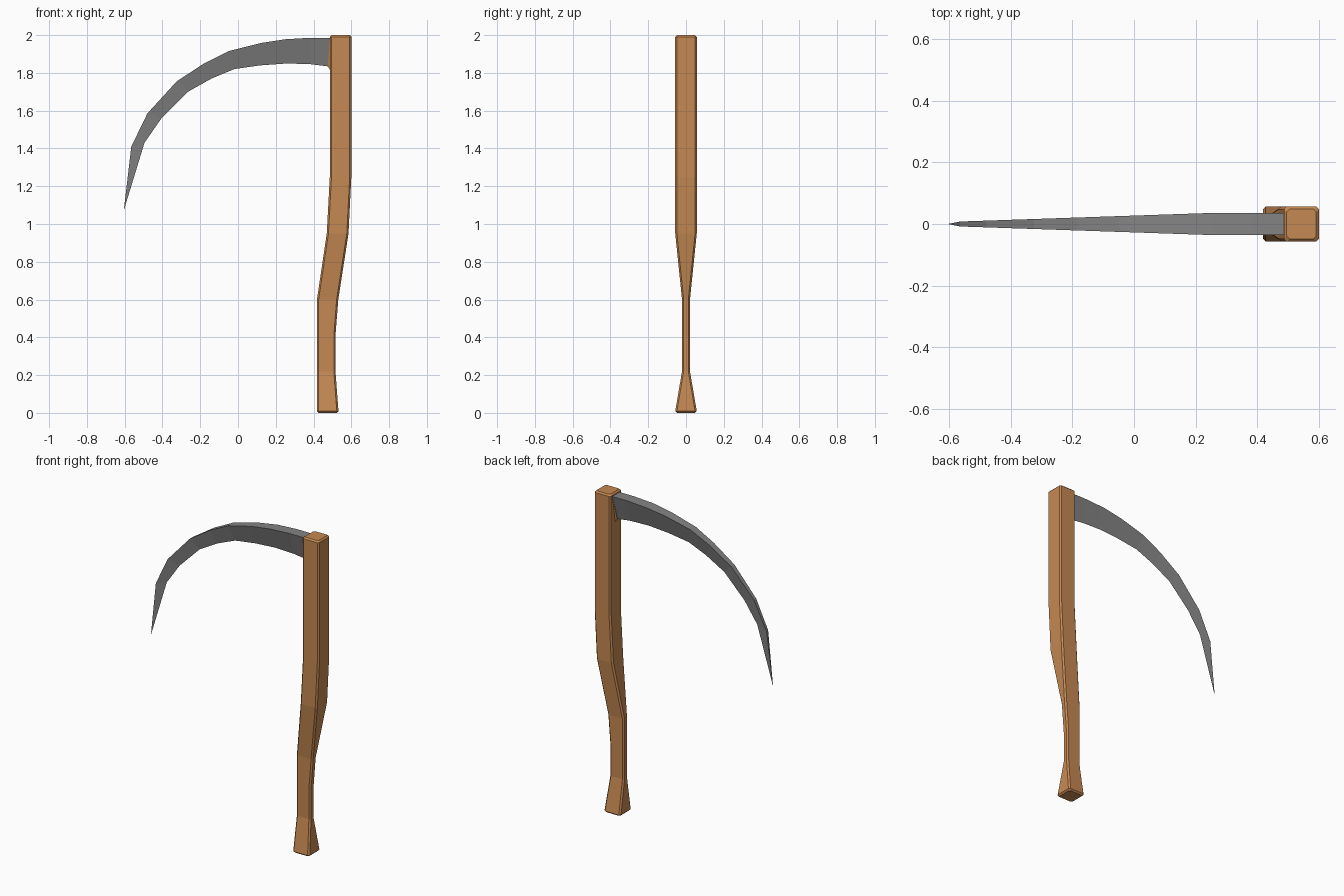
import bpy
import bmesh

cube = bpy.data.objects.get("Cube")
if cube:
    bpy.data.objects.remove(cube, do_unlink=True)


def make_material(name, rgb):
    mat = bpy.data.materials.new(name)
    mat.use_nodes = True
    mat.diffuse_color = (*rgb, 1)
    mat.node_tree.nodes["Principled BSDF"].inputs["Base Color"].default_value = (*rgb, 1)
    return mat


def loft(name, rings, mat, tip=None):
    """Skin a list of rings, capping the ends or closing onto a tip point."""
    bm = bmesh.new()
    loops = [[bm.verts.new(p) for p in ring] for ring in rings]
    n = len(loops[0])
    for a, b in zip(loops, loops[1:]):
        for i in range(n):
            j = (i + 1) % n
            bm.faces.new((a[i], a[j], b[j], b[i]))
    bm.faces.new(loops[0])
    if tip:
        point = bm.verts.new(tip)
        for i in range(n):
            bm.faces.new((loops[-1][i], loops[-1][(i + 1) % n], point))
    else:
        bm.faces.new(loops[-1])
    bmesh.ops.recalc_face_normals(bm, faces=bm.faces)
    mesh = bpy.data.meshes.new(name)
    bm.to_mesh(mesh)
    bm.free()
    mesh.materials.append(mat)
    obj = bpy.data.objects.new(name, mesh)
    bpy.context.collection.objects.link(obj)
    return obj


wood = make_material("warm wood", (0.56, 0.25, 0.085))
steel = make_material("grey steel", (0.23, 0.23, 0.23))

# Handle: chamfered rectangles (z, left x, right x, half depth)
CHAMFER = 0.009
sections = [
    (0.009, 0.418, 0.532, 0.057), (0.22, 0.418, 0.516, 0.021),
    (0.41, 0.418, 0.516, 0.021), (0.6, 0.418, 0.531, 0.021),
    (0.95, 0.47, 0.585, 0.057), (1.25, 0.486, 0.6, 0.057),
    (1.991, 0.486, 0.6, 0.057),
]


def handle_ring(z, x0, x1, d):
    c = CHAMFER
    return [(x0 + c, -d, z), (x1 - c, -d, z), (x1, c - d, z), (x1, d - c, z),
            (x1 - c, d, z), (x0 + c, d, z), (x0, d - c, z), (x0, c - d, z)]


def inset(section, z):
    _, x0, x1, d = section
    return (z, x0 + CHAMFER, x1 - CHAMFER, d - CHAMFER)


sections = [inset(sections[0], 0)] + sections + [inset(sections[-1], 2)]
loft("handle", [handle_ring(*s) for s in sections], wood)

# Blade: thick outer spine tapering to a sharp inner edge
spine = [(0.495, 1.986), (0.385, 1.986), (0.25, 1.978), (0.12, 1.958), (-0.05, 1.915),
         (-0.18, 1.85), (-0.325, 1.755), (-0.48, 1.585), (-0.565, 1.41)]
edge = [(0.495, 1.832), (0.385, 1.846), (0.26, 1.85), (0.12, 1.84), (-0.02, 1.82),
        (-0.14, 1.77), (-0.265, 1.7), (-0.405, 1.56), (-0.495, 1.43)]


def blade_ring(outer, inner):
    half = min(0.036, 0.008 + 0.028 * (outer[0] + 0.565) / 0.82)
    return [(outer[0], -half, outer[1]), (outer[0], half, outer[1]), (inner[0], 0, inner[1])]


loft("blade", [blade_ring(o, i) for o, i in zip(spine, edge)], steel, tip=(-0.605, 0, 1.07))

# Small wooden seat where the blade meets the handle
loft("blade_seat", [
    [(0.49, -0.038, 1.98), (0.49, 0.038, 1.98), (0.49, 0.01, 1.81), (0.49, -0.01, 1.81)],
    [(0.484, -0.034, 1.975), (0.484, 0.034, 1.975), (0.476, 0.004, 1.835), (0.476, -0.004, 1.835)],
], wood)
